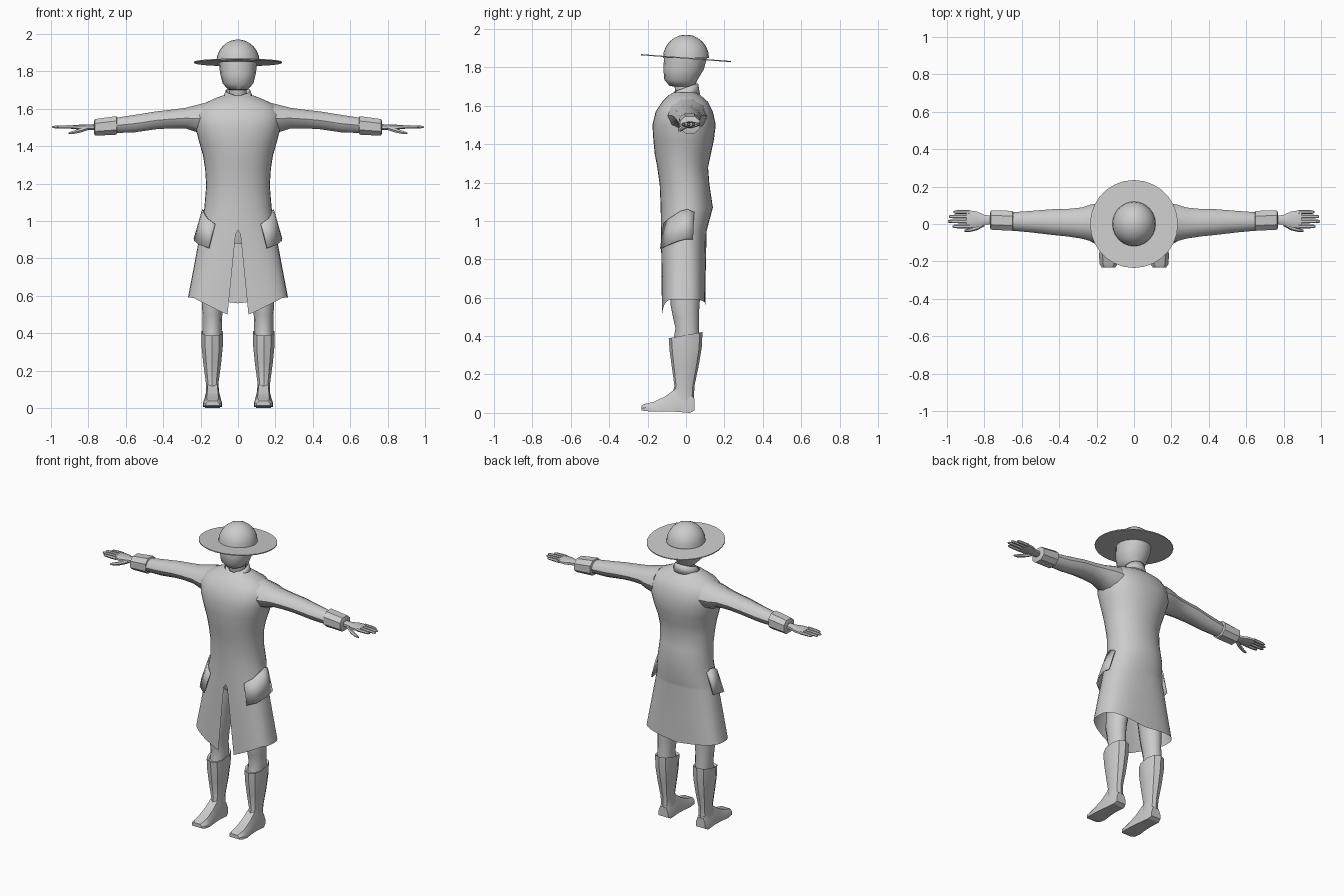
import bpy, bmesh, math
from mathutils import Vector

if "Cube" in bpy.data.objects:
    bpy.data.objects.remove(bpy.data.objects["Cube"])

grey = bpy.data.materials.new("plain grey")
grey.diffuse_color = (0.6, 0.6, 0.6, 1)
grey.use_nodes = True
grey.node_tree.nodes["Principled BSDF"].inputs["Base Color"].default_value = grey.diffuse_color


def finish(name, bm, angle=35, thick=0):
    bmesh.ops.remove_doubles(bm, verts=bm.verts, dist=0.0004)
    bmesh.ops.recalc_face_normals(bm, faces=bm.faces)
    me = bpy.data.meshes.new(name)
    bm.to_mesh(me)
    bm.free()
    me.materials.append(grey)
    ob = bpy.data.objects.new(name, me)
    bpy.context.collection.objects.link(ob)
    if thick:
        mod = ob.modifiers.new("thickness", 'SOLIDIFY')
        mod.thickness, mod.offset = thick, 0
    bpy.ops.object.select_all(action='DESELECT')
    ob.select_set(True)
    bpy.context.view_layer.objects.active = ob
    bpy.ops.object.shade_smooth_by_angle(angle=math.radians(angle))
    return ob


def loft(name, rings, closed=True, caps=True, **kw):
    bm = bmesh.new()
    rows = [[bm.verts.new(p) for p in r] for r in rings]
    n = len(rows[0])
    for a, b in zip(rows, rows[1:]):
        for i in range(n if closed else n - 1):
            j = (i + 1) % n
            bm.faces.new((a[i], a[j], b[j], b[i]))
    if closed and caps:
        bm.faces.new(rows[0])
        bm.faces.new(rows[-1])
    return finish(name, bm, **kw)


def spow(v, p):
    return math.copysign(abs(v) ** (2 / p), v)


def oval(t, p=2):
    return spow(math.sin(t), p), -spow(math.cos(t), p)


def angles(n, phase=0.0):
    return [math.tau * (i + phase) / n for i in range(n)]


def zring(z, w, yf, yb, x=0, n=16, p=2, tilt=0, phase=0.0):
    """Horizontal ring; tilt raises the back and lowers the front."""
    c, d = (yf + yb) / 2, (yb - yf) / 2
    return [(x + w * oval(t, p)[0], c + d * oval(t, p)[1], z + tilt * oval(t, p)[1])
            for t in angles(n, phase)]


def xring(x, y0, y1, z0, z1, n=8, p=2, phase=0.5):
    return [(x, (y0 + y1) / 2 + (y1 - y0) / 2 * oval(t, p)[0],
             (z0 + z1) / 2 + (z1 - z0) / 2 * oval(t, p)[1]) for t in angles(n, phase)]


# Coat profile: height, half width, front y, back y, squareness
COAT = [(1.67, .085, -.065, .055, 2), (1.655, .125, -.09, .075, 2), (1.62, .20, -.125, .115, 2.2),
        (1.57, .232, -.158, .14, 2.3), (1.50, .228, -.175, .155, 2.3), (1.42, .207, -.17, .145, 2.2),
        (1.35, .187, -.163, .13, 2.1), (1.28, .176, -.15, .115, 2.1), (1.19, .170, -.137, .122, 2.1),
        (1.07, .180, -.132, .14, 2.1), (.95, .200, -.130, .108, 2.3), (.93, .204, -.130, .107, 2.3),
        (.75, .237, -.128, .103, 2.7), (.50, .285, -.125, .100, 3.2)]


def coat_point(t, z, off=0.0):
    for a, b in zip(COAT, COAT[1:]):
        if z >= b[0]:
            break
    f = min(1, max(0, (a[0] - z) / (a[0] - b[0])))
    w, yf, yb, p = [u + (v - u) * f for u, v in zip(a[1:], b[1:])]
    ox, oy = oval(t, p)
    x = (w + off) * ox
    if z < .94:                       # front opening widens downward
        gap = .012 + (.94 - z) * .1
        if abs(x) < gap and oy < 0:
            x = gap if t < math.pi else -gap
    return Vector((x, (yf + yb) / 2 + ((yb - yf) / 2 + off) * oy, z))


def hem_point(t):
    x, y, _ = coat_point(t, .56)
    z = .5 + .09 * min(1, max(0, (abs(x) - .055) / .19)) if y < 0 else .56 + .03 * min(1, abs(x) / .25)
    return coat_point(t, z)


# Coat with open front skirt
ts = [math.tau * i / 32 for i in range(33)]
rows = [[coat_point(t, r[0]) for t in ts] for r in COAT[:-1]]
rows.append([hem_point(t) for t in ts])
loft("coat", rows, closed=False, angle=32)

# Standing collar, split at the throat
def collar_row(z, w, yf, yb, rise, cut):
    out = []
    for i in range(13):
        t = cut + (math.tau - 2 * cut) * i / 12
        x, y = oval(t)
        out.append((w * x, (yf + yb) / 2 + (yb - yf) / 2 * y, z + rise * y))
    return out
loft("collar", [collar_row(1.645, .082, -.085, .07, .015, .05),
                collar_row(1.695, .064, -.06, .06, .022, .35)], closed=False, angle=30, thick=.006)

# Head and neck
loft("head", [zring(1.64, .05, -.05, .045), zring(1.70, .046, -.06, .045),
              zring(1.703, .052, -.085, .047), zring(1.735, .082, -.113, .06, p=2.3),
              zring(1.79, .096, -.118, .093, p=2.2), zring(1.86, .104, -.114, .112)], angle=40)

# Hat
dome = [(math.radians(a)) for a in (0, 15, 30, 45, 60, 73, 84)]
loft("hat_crown", [zring(1.85 + .12 * math.sin(a), .116 * math.cos(a), -.12 * math.cos(a),
                         .12 * math.cos(a), n=24) for a in dome], angle=60)
loft("hat_brim", [zring(z, .235, -.235, .235, n=28, tilt=-.018) for z in (1.845, 1.851)], angle=30)

for s, side in ((1, "left"), (-1, "right")):
    def flip(ring):
        return [(s * p[0], p[1], p[2]) for p in ring]

    # Sleeve: x, y range, z range
    arm = [(.17, -.10, .11, 1.455, 1.638), (.23, -.092, .105, 1.475, 1.622), (.28, -.078, .088, 1.492, 1.608),
           (.36, -.066, .08, 1.493, 1.597), (.44, -.058, .079, 1.488, 1.588),
           (.55, -.045, .07, 1.472, 1.57), (.66, -.035, .062, 1.468, 1.553)]
    loft(side + "_sleeve", [flip(xring(*a, n=10)) for a in arm], angle=40)
    # Turned cuff
    cuff = [(.645, -.03, .06, 1.475, 1.55), (.65, -.04, .074, 1.458, 1.564),
            (.765, -.034, .076, 1.453, 1.548), (.77, -.02, .06, 1.468, 1.535)]
    loft(side + "_cuff", [flip(xring(*a, p=2.4)) for a in cuff], angle=25)
    # Palm with wrist
    palm = [(.75, -.002, .045, 1.483, 1.52), (.80, -.004, .05, 1.486, 1.517),
            (.84, -.02, .07, 1.487, 1.516), (.895, -.024, .077, 1.493, 1.513)]
    loft(side + "_palm", [flip(xring(*a, p=2.5)) for a in palm], angle=50)
    # Fingers, from the front one to the rear one
    for i, (y, tip) in enumerate(((-.013, .97), (.014, .995), (.040, .99), (.064, .965))):
        fin = [(.88, y - .011, y + .011, 1.493, 1.514), (.94, y - .010, y + .010, 1.494, 1.513),
               (tip - .008, y - .009, y + .009, 1.495, 1.51), (tip, y - .004, y + .004, 1.499, 1.506)]
        loft(f"{side}_finger_{i + 1}", [flip(xring(*a, n=6)) for a in fin], angle=50)
    # Thumb
    th = [(.80, -.012, .02, 1.485, 1.51), (.84, -.034, -.006, 1.472, 1.497),
          (.88, -.043, -.022, 1.464, 1.484), (.905, -.042, -.03, 1.464, 1.474)]
    loft(side + "_thumb", [flip(xring(*a, n=6)) for a in th], angle=50)

    # Hip pocket flap wrapped over the coat
    cols = [(.62, .985, .855), (.98, 1.015, .872), (1.38, 1.05, .893), (1.6, 1.06, .905), (1.85, 1.045, .905)]
    top = [coat_point(t, z, .006) for t, z, _ in cols]
    low = [coat_point(t, z, .024) for t, _, z in cols]
    loft(side + "_pocket", [flip(top), flip(low)], closed=False, angle=20, thick=.009)

    # Trouser leg
    leg = [(.97, .085, -.08, .085, .09), (.75, .07, -.085, .085, .115), (.56, .058, -.08, .07, .135),
           (.50, .053, -.068, .067, .137), (.44, .052, -.055, .068, .138), (.38, .05, -.065, .07, .138)]
    loft(side + "_trouser_leg", [flip(zring(z, w, f, b, x=x, n=12)) for z, w, f, b, x in leg], angle=40)
    # Boot shaft with a slanted top
    shaft = [(.395, .046, -.075, .07, .138, .014), (.405, .06, -.09, .086, .138, .016),
             (.33, .059, -.085, .082, .138, .01), (.24, .05, -.074, .065, .138, 0),
             (.14, .036, -.06, .044, .138, 0), (.09, .036, -.075, .042, .137, 0),
             (.03, .04, -.07, .042, .136, 0)]
    loft(side + "_boot_shaft", [flip(zring(z, w, f, b, x=x, n=10, p=2.3, tilt=k))
                                for z, w, f, b, x, k in shaft], angle=28)
    # Boot foot: y, half width, sole z, top z
    foot = [(.043, .034, .012, .075), (.02, .04, 0, .10), (-.055, .041, .006, .125), (-.11, .046, .008, .085),
            (-.17, .051, .006, .057), (-.215, .048, .01, .047), (-.232, .036, .014, .038)]
    rings = []
    for y, w, z0, z1 in foot:
        zm = z0 + (z1 - z0) * .45
        rings.append(flip([(.136 - w, y, z0), (.136 + w, y, z0), (.136 + w, y, zm),
                           (.136 + w * .62, y, z1), (.136 - w * .62, y, z1), (.136 - w, y, zm)]))
    loft(side + "_boot_foot", rings, angle=30)

# Trouser seat joining the legs under the coat
loft("trouser_seat", [zring(1.02, .14, -.09, .09), zring(.95, .165, -.095, .09),
                      zring(.88, .12, -.07, .075)], angle=40)
